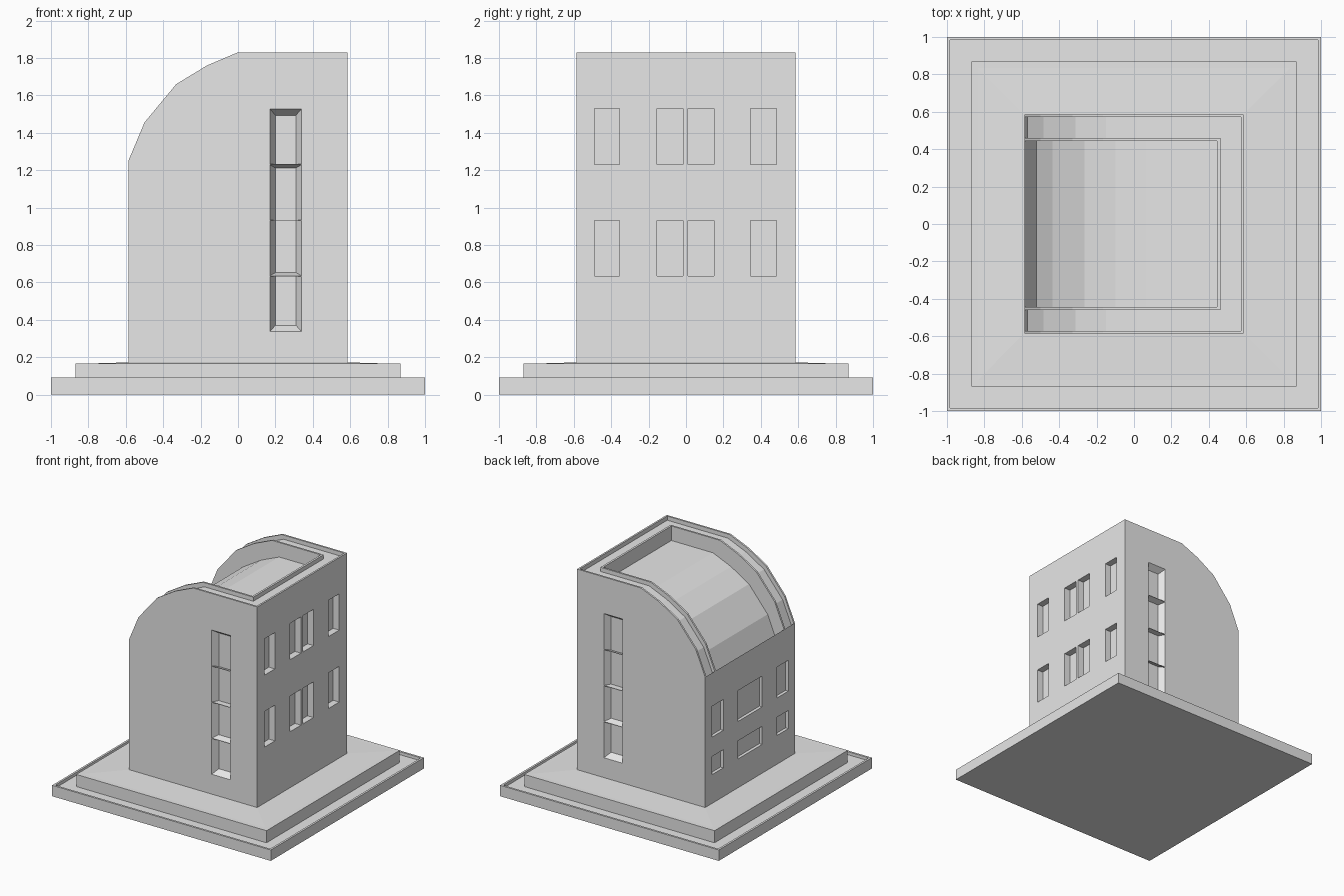
import bpy, bmesh

cube = bpy.data.objects.get("Cube")
if cube:
    bpy.data.objects.remove(cube, do_unlink=True)

stone = bpy.data.materials.new("pale_grey")
stone.use_nodes = True
stone.diffuse_color = (0.8, 0.8, 0.8, 1)
stone.node_tree.nodes["Principled BSDF"].inputs["Base Color"].default_value = (0.8, 0.8, 0.8, 1)


def loft(bm, a, b):
    """Solid between two matching closed loops of points."""
    va, vb = [bm.verts.new(p) for p in a], [bm.verts.new(p) for p in b]
    bm.faces.new(va)
    bm.faces.new(vb[::-1])
    n = len(a)
    for i in range(n):
        bm.faces.new((va[i], vb[i], vb[(i + 1) % n], va[(i + 1) % n]))


def make(name, pairs):
    """Object made of one or more lofted solids."""
    bm = bmesh.new()
    for a, b in pairs:
        loft(bm, a, b)
    bmesh.ops.recalc_face_normals(bm, faces=bm.faces)
    mesh = bpy.data.meshes.new(name)
    bm.to_mesh(mesh)
    bm.free()
    mesh.materials.append(stone)
    ob = bpy.data.objects.new(name, mesh)
    bpy.context.collection.objects.link(ob)
    return ob


def cut(ob, pairs):
    cutter = make("cutter", pairs)
    cutter.hide_render = True
    mod = ob.modifiers.new("cut", 'BOOLEAN')
    mod.operation, mod.solver, mod.object = 'DIFFERENCE', 'EXACT', cutter
    bpy.context.view_layer.objects.active = ob
    bpy.ops.object.modifier_apply(modifier=mod.name)
    bpy.data.objects.remove(cutter, do_unlink=True)


def square(r, z):
    return [(-r, -r, z), (r, -r, z), (r, r, z), (-r, r, z)]


def prism(profile, y):
    return [([(x, -y, z) for x, z in profile], [(x, y, z) for x, z in profile])]


def x_box(x0, x1, y0, y1, z0, z1):
    return tuple([(x, y0, z0), (x, y1, z0), (x, y1, z1), (x, y0, z1)] for x in (x0, x1))


# Stepped base: rimmed lower slab and a plinth with a barely sloping top
W = 0.586
slab = make("lower_slab", [(square(1, 0), square(1, 0.09))])
cut(slab, [(square(0.983, 0.065), square(0.983, 0.2))])
make("plinth", [(square(0.87, 0.06), square(0.87, 0.165))])
make("plinth_top", [(square(0.87, 0.164), square(W, 0.172))])

# Curved roof line from the eave to the flat top
curve = [(-W, 1.25), (-0.5, 1.455), (-0.33, 1.66), (-0.165, 1.76), (0, 1.83)]


def solid_profile(x_left, x_right, bottom):
    return [(x_left, bottom), (x_left, 1.25)] + curve[1:] + [(x_right, 1.83), (x_right, bottom)]


def roof_recess(dx, dz, x_end, y):
    """Region above the roof line after it is pushed inwards."""
    floor = [(x + dx, z - dz) for x, z in curve] + [(x_end, 1.83 - dz)]
    return prism([(-0.8, 1.252), (-W - 0.001, 1.252)] + floor + [(x_end, 2.2), (-0.8, 2.2)], y)


# Main block with the parapet gutter and the sunken roof
body = make("building_walls", prism(solid_profile(-W, W, 0.1), W))
cut(body, roof_recess(0.016, 0.034, 0.571, 0.571))
cut(body, roof_recess(0.065, 0.12, 0.445, 0.445))

# Raised rim around the sunken roof
rim = make("inner_roof_rim", prism(solid_profile(-W + 0.001, 0.462, 1.0), 0.46))
cut(rim, roof_recess(0.065, 0.12, 0.445, 0.445))

# Deep windows on the tall straight side
tall_side = [x_box(W - 0.055, 0.7, y0, y1, z0, z1)
             for y0, y1 in ((-0.49, -0.355), (-0.155, -0.015), (0.01, 0.15), (0.345, 0.485))
             for z0, z1 in ((0.635, 0.93), (1.23, 1.53))]
cut(body, tall_side)

# Shallow windows under the eave
eave_side = [x_box(-0.7, -W + 0.025, y0, y1, z0, z1)
             for y0, y1 in ((-0.5, -0.35), (-0.157, 0.157), (0.35, 0.5))
             for z0, z1 in ((0.41, 0.56), (0.72, 0.975))]
cut(body, eave_side)

# Tall stair windows with splayed reveals and thin transoms, front and back
strips = []
DEPTH, XC, ZC = 0.05, 0.255, 0.932
for side in (-1, 1):
    for i in range(4):
        z0, z1 = -0.598 + i * 0.299 + 0.002, -0.598 + (i + 1) * 0.299 - 0.002
        loops = []
        for step in (-1, 1):
            hx, sz = 0.085 - step * 0.03, 1 - step * 0.058
            y = side * (W - step * DEPTH)
            loops.append([(XC + a * hx, y, ZC + z * sz)
                          for a, z in ((-1, z0), (1, z0), (1, z1), (-1, z1))])
        strips.append(tuple(loops))
cut(body, strips)
